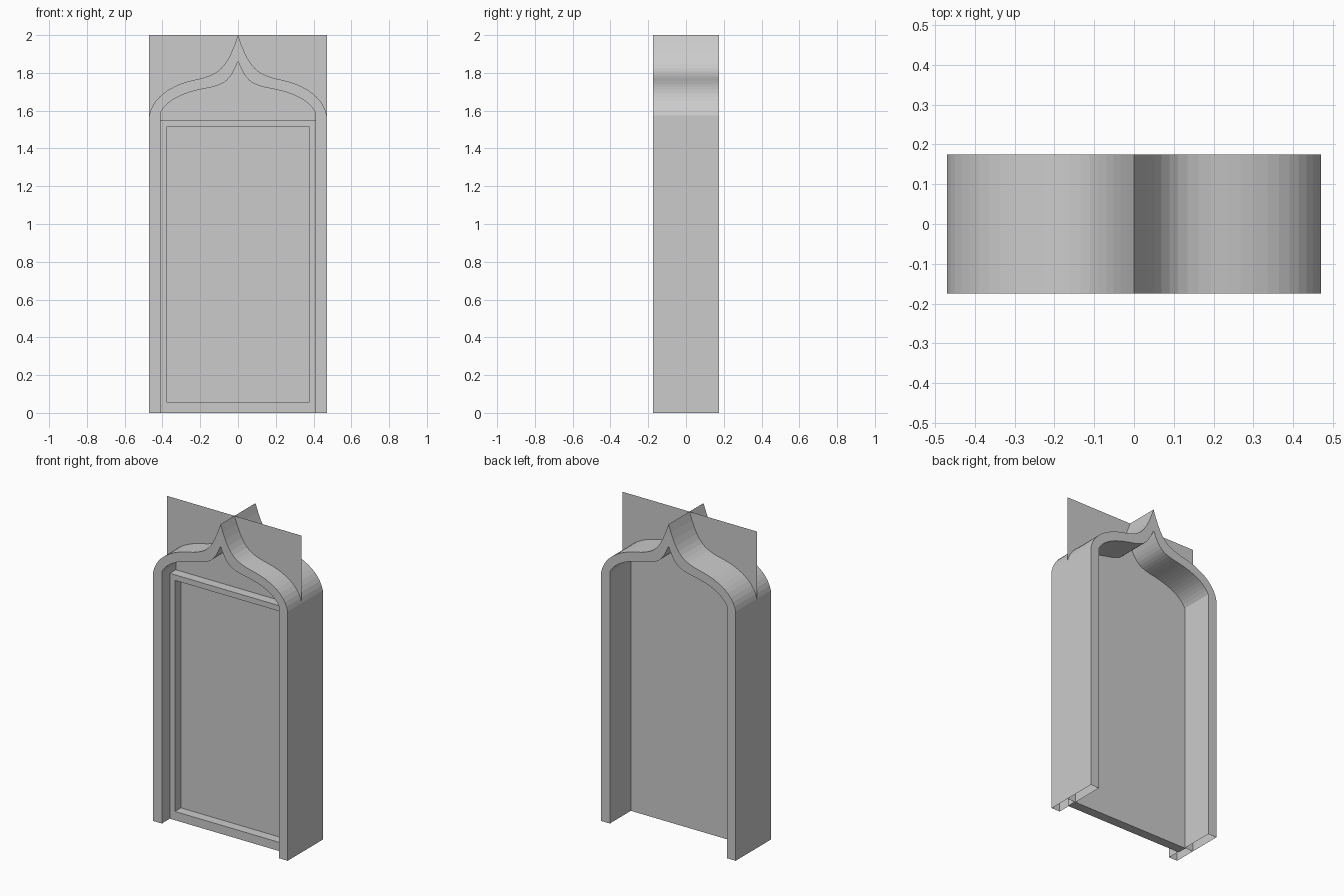
import bpy, bmesh

if "Cube" in bpy.data.objects:
    bpy.data.objects.remove(bpy.data.objects["Cube"])

HALF_DEPTH = 0.175
PANEL_Y = -0.035
FRAME_Y = -0.095


def finish(name, bm):
    bmesh.ops.remove_doubles(bm, verts=bm.verts, dist=1e-5)
    bmesh.ops.recalc_face_normals(bm, faces=bm.faces)
    mesh = bpy.data.meshes.new(name)
    bm.to_mesh(mesh)
    bm.free()
    obj = bpy.data.objects.new(name, mesh)
    bpy.context.collection.objects.link(obj)
    return obj


def bezier(p, steps):
    pts = []
    for i in range(steps + 1):
        t = i / steps
        w = ((1 - t) ** 3, 3 * t * (1 - t) ** 2, 3 * t * t * (1 - t), t ** 3)
        pts.append(tuple(sum(w[k] * p[k][a] for k in range(4)) for a in (0, 1)))
    return pts


def ogee(foot, lower, upper, steps=10):
    """Jamb and two-part curve on the right, mirrored to the left."""
    right = [foot] + bezier(lower, steps) + bezier(upper, steps)[1:]
    return right + [(-x, z) for x, z in reversed(right[:-1])]


def band(name, outer, inner, y0, y1, closed):
    """Extruded band between two matching outlines in the xz plane."""
    bm = bmesh.new()
    rings = [[bm.verts.new((x, y, z)) for x, z in line]
             for line, y in ((outer, y0), (outer, y1), (inner, y1), (inner, y0))]
    n = len(outer)
    for i in range(n if closed else n - 1):
        j = (i + 1) % n
        for k in range(4):
            a, b = rings[k], rings[(k + 1) % 4]
            bm.faces.new((a[i], a[j], b[j], b[i]))
    return finish(name, bm)


def rectangle(x, z0, z1):
    return [(-x, z0), (x, z0), (x, z1), (-x, z1)]


# Deep pointed arch surround, open at the feet
outer = ogee((0.47, 0),
             [(0.47, 1.575), (0.45, 1.67), (0.36, 1.735), (0.23, 1.763)],
             [(0.23, 1.763), (0.10, 1.79), (0.06, 1.82), (0, 2.0)])
inner = ogee((0.41, 0),
             [(0.41, 1.59), (0.375, 1.655), (0.30, 1.69), (0.20, 1.712)],
             [(0.20, 1.712), (0.08, 1.735), (0.05, 1.74), (0, 1.86)])
band("arch_surround", outer, inner, -HALF_DEPTH, HALF_DEPTH, False)

# Raised rectangular frame on the front of the panel
band("panel_frame", rectangle(0.415, 0, 1.55), rectangle(0.375, 0.055, 1.515),
     FRAME_Y, PANEL_Y, True)

# Thin flat panel filling the arch and rising behind it
bm = bmesh.new()
bm.faces.new([bm.verts.new((x, PANEL_Y, z)) for x, z in rectangle(0.47, 0, 2.0)])
finish("back_panel", bm)
